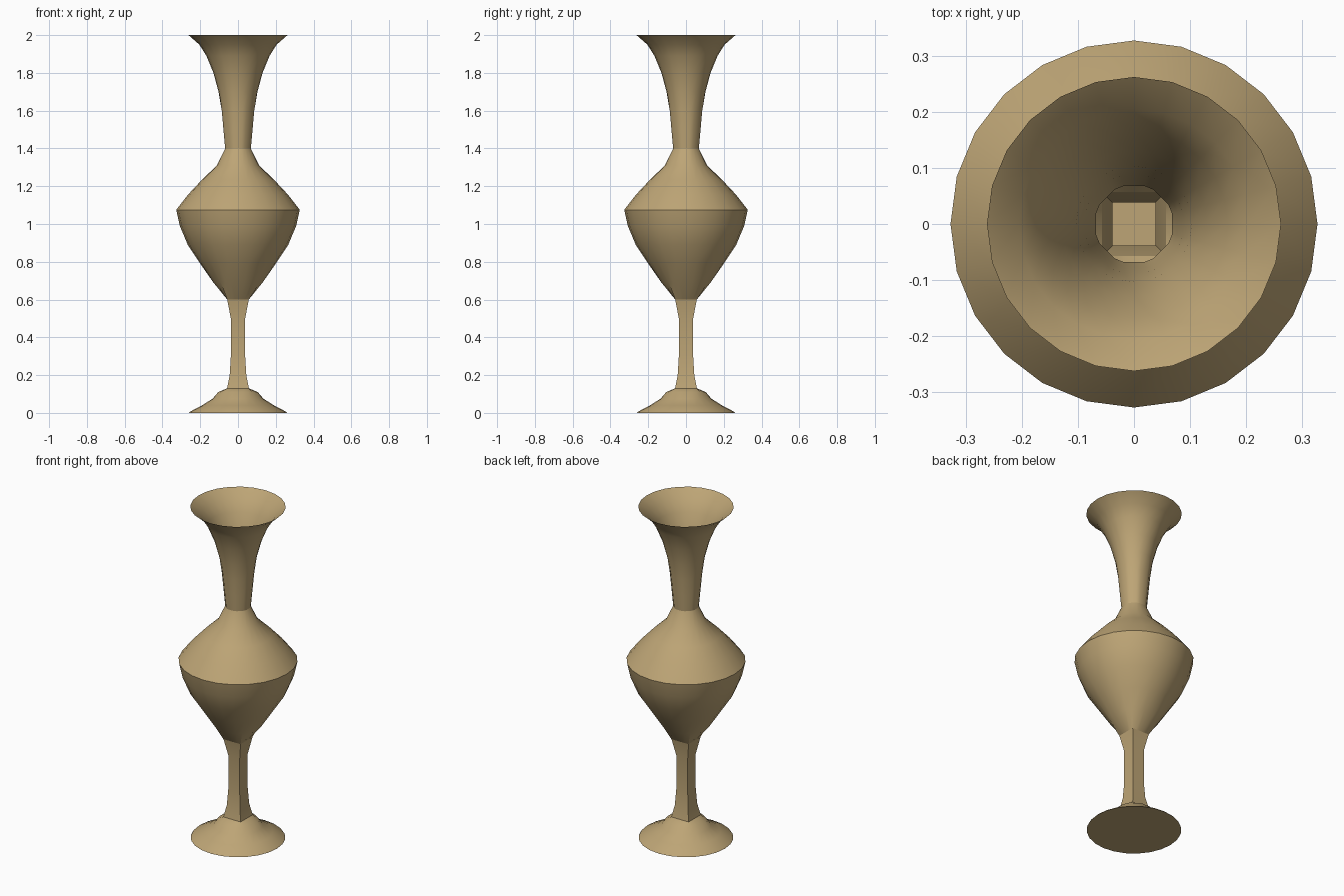
import bpy, bmesh, math

SEGMENTS = 24

cube = bpy.data.objects.get("Cube")
if cube:
    bpy.data.objects.remove(cube, do_unlink=True)

# Single tan clay colour
clay = bpy.data.materials.new("tan_clay")
clay.use_nodes = True
tan = (0.51, 0.375, 0.18, 1)
clay.diffuse_color = tan
bsdf = clay.node_tree.nodes["Principled BSDF"]
bsdf.inputs["Base Color"].default_value = tan
bsdf.inputs["Roughness"].default_value = 0.8


def section(bm, half_width, z, sides):
    """Ring of vertices lying on a regular polygon with the given side count."""
    step = math.tau / sides
    ring = []
    for i in range(SEGMENTS):
        a = math.tau * i / SEGMENTS
        off = (a + step / 2) % step - step / 2
        r = half_width / math.cos(off)
        ring.append(bm.verts.new((r * math.cos(a), r * math.sin(a), z)))
    return ring


def lathe(name, profile, cap_bottom=False):
    """Thin shell through (half width, height, sides) sections, bottom to top."""
    bm = bmesh.new()
    rings = [section(bm, *p) for p in profile]
    for low, high in zip(rings, rings[1:]):
        for i in range(SEGMENTS):
            j = (i + 1) % SEGMENTS
            bm.faces.new((low[i], low[j], high[j], high[i]))
    if cap_bottom:
        bm.faces.new(rings[0][::-1])
    mesh = bpy.data.meshes.new(name)
    bm.to_mesh(mesh)
    bm.free()
    mesh.materials.append(clay)
    obj = bpy.data.objects.new(name, mesh)
    bpy.context.collection.objects.link(obj)
    bpy.ops.object.select_all(action='DESELECT')
    obj.select_set(True)
    bpy.context.view_layer.objects.active = obj
    bpy.ops.object.shade_smooth_by_angle(angle=math.radians(30))


# Sections shared by neighbouring parts
foot_top = (0.058, 0.13, 4)
stem_top = (0.057, 0.6, 4)
bowl_top = (0.068, 1.4, 8)

# Flared foot, closed underneath
lathe("foot", [(0.26, 0, 24), (0.255, 0.006, 24), (0.19, 0.04, 24),
               (0.135, 0.075, 24), (0.105, 0.11, 8), foot_top], cap_bottom=True)

# Slim square stem
lathe("stem", [foot_top, (0.044, 0.2, 4), (0.038, 0.3, 4),
               (0.038, 0.5, 4), stem_top])

# Bowl with a shoulder crease
lathe("bowl", [stem_top, (0.13, 0.69, 8), (0.2, 0.79, 24), (0.266, 0.89, 24),
               (0.308, 0.99, 24), (0.327, 1.075, 24), (0.265, 1.155, 24),
               (0.19, 1.235, 24), (0.112, 1.31, 24), bowl_top])

# Faceted neck opening into a round lip
lathe("neck", [bowl_top, (0.077, 1.5, 8), (0.086, 1.6, 8), (0.103, 1.7, 24),
               (0.13, 1.8, 24), (0.167, 1.89, 24), (0.205, 1.95, 24),
               (0.262, 2.0, 24)])
